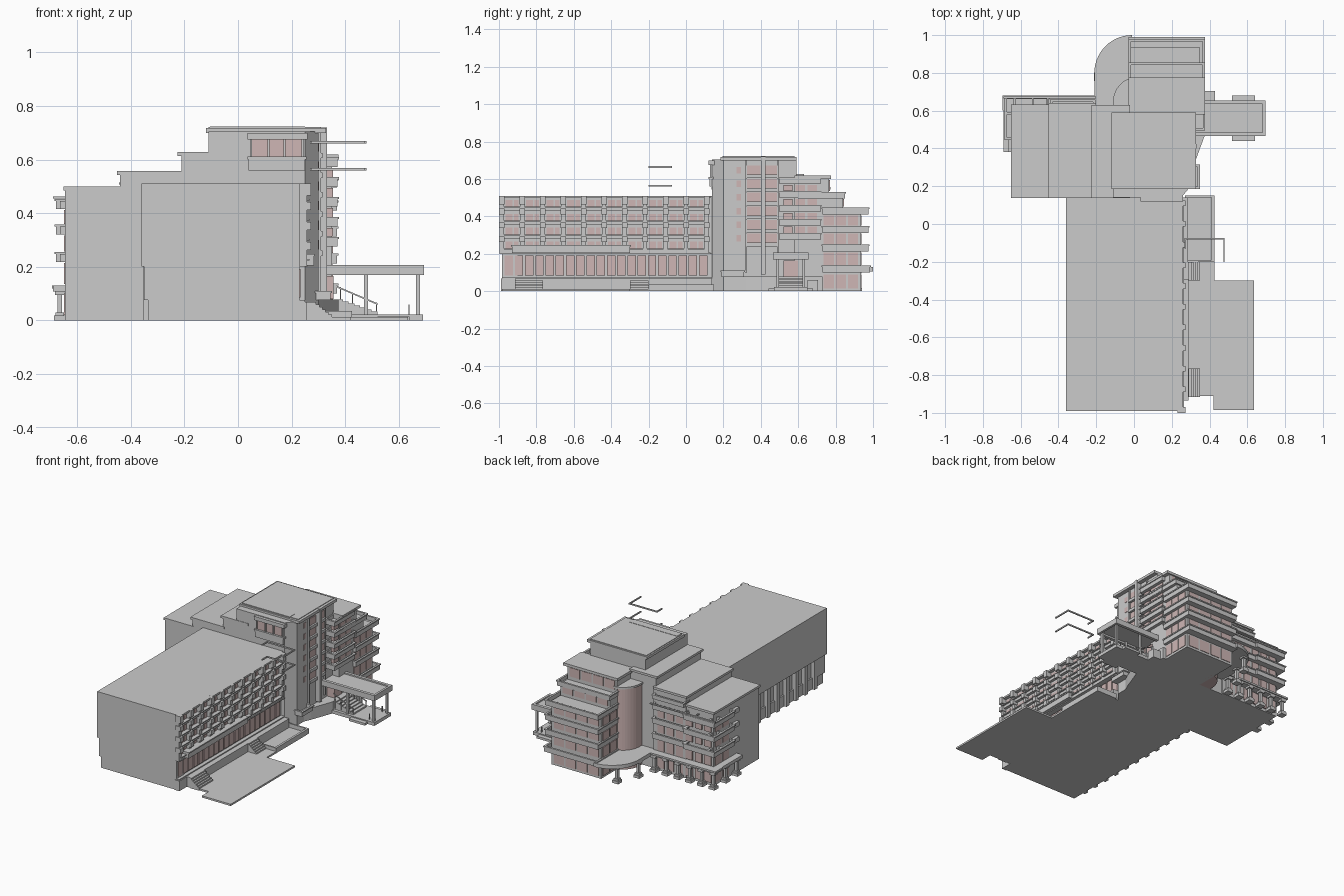
import bpy, bmesh, math

glass = bpy.data.materials.new("pink_glass")
glass.diffuse_color = (0.62, 0.47, 0.46, 1)


def finish(name, bm, mat=None):
    bmesh.ops.recalc_face_normals(bm, faces=bm.faces)
    me = bpy.data.meshes.new(name)
    bm.to_mesh(me)
    bm.free()
    ob = bpy.data.objects.new(name, me)
    bpy.context.collection.objects.link(ob)
    if mat:
        me.materials.append(mat)
    return ob


def boxes(name, items, mat=None):
    """One object from many boxes (x0, x1, y0, y1, z0, z1)."""
    bm = bmesh.new()
    for x0, x1, y0, y1, z0, z1 in items:
        vs = bmesh.ops.create_cube(bm, size=1)["verts"]
        for v in vs:
            v.co = (x0 + (v.co.x + .5) * (x1 - x0), y0 + (v.co.y + .5) * (y1 - y0), z0 + (v.co.z + .5) * (z1 - z0))
    return finish(name, bm, mat)


def prism(name, pts, a, b, axis="z", mat=None):
    """Extrude an xy outline along z, or an xz outline along y."""
    bm = bmesh.new()
    put = (lambda p, h: (p[0], p[1], h)) if axis == "z" else (lambda p, h: (p[0], h, p[1]))
    lo, hi = [[bm.verts.new(put(p, h)) for p in pts] for h in (a, b)]
    bm.faces.new(lo)
    bm.faces.new(hi)
    n = len(pts)
    for i in range(n):
        bm.faces.new((lo[i], lo[(i + 1) % n], hi[(i + 1) % n], hi[i]))
    return finish(name, bm, mat)


def balcony(x0, x1, y0, y1, z0, z1, t=.008):
    """Floor slab with a parapet and a projecting lip."""
    e = .005
    return [(x0, x1, y0, y1, z0, z0 + .01),
            (x0, x0 + t, y0, y1, z0, z1), (x1 - t, x1, y0, y1, z0, z1),
            (x0, x1, y0, y0 + t, z0, z1), (x0, x1, y1 - t, y1, z0, z1),
            (x0 - e, x0 + t, y0 - e, y1 + e, z1 - .008, z1), (x1 - t, x1 + e, y0 - e, y1 + e, z1 - .008, z1),
            (x0, x1, y0 - e, y0 + t, z1 - .008, z1), (x0, x1, y1 - t, y1 + e, z1 - .008, z1)]


def arc(cx, cy, rx, ry, a0, a1, n=14):
    return [(cx + rx * math.cos(math.radians(a0 + (a1 - a0) * i / n)),
             cy + ry * math.sin(math.radians(a0 + (a1 - a0) * i / n))) for i in range(n + 1)]


def stairs(name, x0, x1, z0, z1, y0, y1, n):
    """Solid flight falling towards +x."""
    pts = [(x0, 0)]
    for i in range(n):
        z = z1 - (z1 - z0) * i / n
        pts += [(x0 + (x1 - x0) * i / n, z), (x0 + (x1 - x0) * (i + 1) / n, z)]
    prism(name, pts + [(x1, 0)], y0, y1, "y")


# Long wing: upper mass, recessed ground floor, piers on the west side
boxes("long_wing_upper", [(-.36, .237, -.99, .14, .2, .51)])
boxes("long_wing_ground_floor", [(-.325, .225, -.985, .14, 0, .2), (-.35, .23, -.985, -.9, .075, .2),
                                 (-.335, .25, -.985, .14, 0, .075)])
boxes("west_piers", [(-.352, -.32, -.9 + i * .1, -.87 + i * .1, 0, .2) for i in range(11)])

# Long wing east facade: grid of pilasters, balconies and glass
bays = [-.985 + i * .1095 for i in range(11)]
rows = [.2 + i * .0745 for i in range(4)]
pil, par, win = [], [], []
for i, y in enumerate(bays):
    pil.append((.23, .258, y - .011, y + .011, .2, .51))
    for z in rows[1:]:
        pil.append((.23, .272, y - .015, y + .015, z - .012, z + .018))
    pil.append((.23, .272, y - .015, y + .015, .465, .51))
    if i < 10:
        for z in rows:
            par.append((.235, .256, y + .011, y + .0985, z + .005, z + .026))
            par.append((.235, .266, y + .005, y + .1, z + .023, z + .029))
            win.append((.235, .240, y + .02, y + .058, z + .029, z + .065))
            win.append((.235, .240, y + .066, y + .09, z + .029, z + .065))
boxes("east_pilasters", pil)
boxes("east_parapets", par + [(.23, .26, -.99, .13, .498, .51), (.23, .26, -.99, .13, .2, .206)])
boxes("east_windows", win, glass)
boxes("shop_glass", [(.22, .234, -.97 + i * .0547, -.925 + i * .0547, .085, .192) for i in range(20)], glass)
boxes("shop_fascia", [(.23, .283, -.93, -.3, .205, .248), (.23, .288, -.935, -.295, .24, .248)])

# Terraces, steps and basin along the east side
boxes("raised_terrace", [(.22, .285, -.91, .14, 0, .068), (.22, .255, -.99, -.91, 0, .068)])
boxes("forecourt", [(.28, .425, -.91, -.3, 0, .012), (.42, .635, -.985, -.3, 0, .012)])
stairs("south_steps", .28, .35, .012, .068, -.915, -.765, 6)
stairs("north_steps", .28, .35, .012, .068, -.3, -.2, 6)
boxes("steps_landing", [(.28, .425, -.3, -.2, 0, .012)])
boxes("basin", [(.28, .425, -.2, .15, 0, .008), (.27, .285, -.2, .15, 0, .035), (.41, .425, -.2, .15, 0, .035),
                (.28, .42, -.2, -.19, 0, .035), (.28, .42, .14, .15, 0, .035)])
boxes("floating_brackets", [b for z in (.56, .66) for b in
      [(.27, .48, -.081, -.074, z, z + .009), (.473, .48, -.2, -.074, z, z + .009),
       (.268, .275, -.13, -.074, z, z + .009)]])

# Stepped main block
boxes("west_step_low", [(-.645, -.43, .14, .625, 0, .49), (-.652, -.43, .137, .632, .485, .5)])
boxes("west_step_middle", [(-.44, -.2, .14, .63, 0, .545), (-.452, -.2, .137, .64, .543, .558)])
boxes("west_step_high", [(-.21, -.02, .14, .62, 0, .615), (-.225, -.02, .137, .63, .613, .628)])
tower = [(-.11, .14), (.25, .14), (.3, .2), (.3, .59), (-.11, .59)]
prism("tower", tower, 0, .705)
boxes("tower_roof", [(-.12, .328, .185, .59, .7, .718), (-.11, .31, .2, .58, .712, .722),
                     (-.105, .25, .195, .245, .718, .724)])
boxes("roof_lounge", [(.04, .25, .125, .2, .56, .61), (.035, .255, .12, .2, .60, .612), (.035, .26, .12, .2, .675, .7)]
      + [(x, x + .008, .127, .14, .61, .68) for x in (.045, .11, .17, .237)])
boxes("lounge_glass", [(.05, .245, .134, .142, .612, .675)], glass)

# Tower east facade: fin, window stack, corner windows and balconies
boxes("tower_fin", [(.29, .332, .4, .424, .09, .72), (.29, .31, .315, .325, .1, .7), (.29, .31, .487, .497, .1, .7)])
stack = [.24 + i * .073 for i in range(6)]
boxes("tower_windows", [(.29, .304, y, y + .07, z + .02, z + .068) for z in stack for y in (.327, .426)]
      + [(.29, .303, .27, .295, z + .025, z + .06) for z in stack], glass)
boxes("tower_sills", [(.29, .316, .32, .49, z, z + .02) for z in stack])
balc = []
for i in range(5):
    z = .275 + i * .0745
    balc += balcony(.3, .372, .5, .72, z, z + .036)
balc += balcony(.27, .345, .19, .31, .075, .11)
boxes("tower_balconies", balc)
boxes("tower_balcony_glass", [(.33, .354, .52 + j * .065, .57 + j * .065, .312 + i * .0745, .345 + i * .0745)
                              for i in range(4) for j in range(3)], glass)

# North block with stepped terraces
boxes("north_block", [(-.02, .35, .58, .935, 0, .43), (-.02, .35, .58, .84, .43, .51), (-.02, .35, .58, .765, .51, .605)])
nb = []
for z, y1 in ((.1, .985), (.212, .975), (.312, .975), (.41, .975)):
    nb += balcony(-.025, .37, .73, y1, z, z + .038)
nb += balcony(-.025, .37, .6, .85, .495, .53) + [(-.03, .375, .58, .775, .6, .618)]
boxes("north_balconies", nb)
ng = []
for z0, z1 in ((.015, .09), (.14, .208), (.252, .308), (.352, .405)):
    ng += [(.34, .354, y, y + .055, z0, z1) for y in (.735, .8, .865)]
    ng += [(x, x + .075, .93, .939, z0, z1) for x in (-.005, .082, .169, .256)]
    ng += [(-.025, -.015, y, y + .07, z0, z1) for y in (.77, .85)]
ng += [(x, x + .075, .835, .844, .452, .492) for x in (-.005, .082, .169, .256)]
ng += [(x, x + .075, .76, .769, .535, .595) for x in (-.005, .082, .169, .256)]
boxes("north_windows", ng, glass)

# Curved glazed stair in the inner corner
shaft = prism("curved_glass_stair", arc(0, .64, .105, .125, 90, 180, 10) + [(-.105, .6), (0, .6)], 0, .545, mat=glass)
prism("stair_cap", arc(0, .64, .112, .132, 90, 180, 10) + [(-.112, .6), (0, .6)], .545, .558)

# Curved canopy and colonnade
prism("curved_canopy", arc(-.01, .8, .2, .2, 90, 180) + [(-.21, .62), (-.01, .62)], .105, .13)
boxes("rear_canopy", [(-.69, -.2, .6, .672, .108, .122), (-.695, -.2, .6, .68, .118, .13), (-.69, -.64, .38, .67, .108, .13)])
posts = [(-.665 + i * .088, .655) for i in range(6)] + [(-.19, .78), (-.13, .92), (-.665, .53), (-.665, .41)]
boxes("colonnade", [(x - r, x + r, y - r, y + r, a, b) for x, y in posts
                    for r, a, b in ((.009, 0, .11), (.022, 0, .018), (.016, .018, .03), (.018, .095, .11))])

# West wing balconies and rear windows
wb = []
for z in (.217, .32, .415):
    wb += balcony(-.68, -.45, .585, .67, z, z + .038) + balcony(-.46, -.21, .585, .655, z, z + .038)
    wb += balcony(-.68, -.63, .45, .67, z, z + .038) + [(-.665, -.63, .38, .45, z, z + .03)]
wb += balcony(-.44, -.21, .6, .655, .485, .515)
boxes("west_balconies", wb)
wg = []
for z0, z1 in ((.02, .1), (.135, .214), (.257, .317), (.36, .412)):
    wg += [(-.63 + i * .07, -.58 + i * .07, .615, .634, z0, z1) for i in range(6)]
    wg += [(-.649, -.64, y, y + .06, z0, z1) for y in (.47, .55)]
boxes("west_windows", wg, glass)
boxes("roof_pergola", [(-.69, -.2, .664, .676, .455, .462)] + [(x, x + .008, .62, .676, .455, .462) for x in (-.54, -.46)])

# East entrance: podium, steps, rails and canopy
prism("entrance_podium", [(.25, .16), (.32, .32), (.375, .47), (.375, .73), (.25, .73)], 0, .078)
stairs("entrance_steps", .37, .52, .025, .078, .49, .63, 7)
boxes("entrance_slab", [(.37, .69, .47, .65, 0, .022), (.52, .64, .44, .68, 0, .015), (.37, .43, .65, .705, 0, .06)])
boxes("entrance_canopy", [(.3, .69, .475, .645, .182, .198), (.3, .695, .465, .485, .17, .207),
                          (.3, .695, .635, .655, .17, .207), (.68, .695, .465, .655, .17, .207)])
boxes("canopy_columns", [(x - .007, x + .007, y - .007, y + .007, 0, .185) for x in (.478, .672) for y in (.49, .63)])
for side, y in (("south", .488), ("north", .626)):
    prism(side + "_handrail", [(.37, .128), (.52, .064), (.52, .058), (.37, .122)], y, y + .006, "y")
    boxes(side + "_rail_posts", [(x, x + .004, y, y + .006, .03, .128 - (x - .37) * .43) for x in (.38, .425, .47, .515)]
          + [(.636, .64, y, y + .006, .02, .06)])
boxes("entrance_door", [(.29, .356, .52, .6, .08, .165)], glass)
